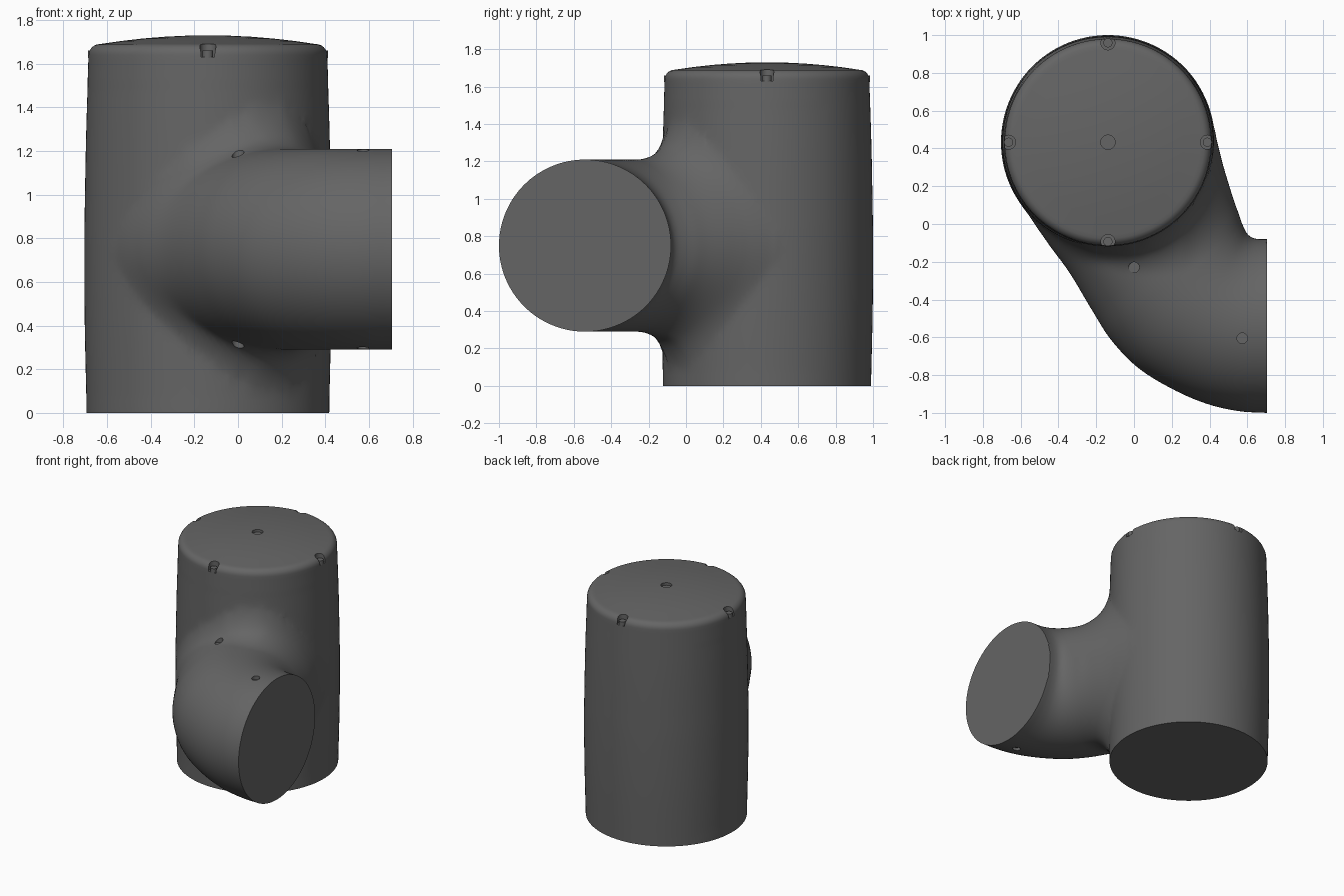
import bpy, bmesh, math
from mathutils import Vector

if "Cube" in bpy.data.objects:
    bpy.data.objects.remove(bpy.data.objects["Cube"])

CX, CY, ZC = -0.138, 0.433, 0.75    # body axis and branch height
HALF = 0.46                         # branch pipe radius


def loft(name, rings):
    """Skin a list of closed rings and cap both ends."""
    bm = bmesh.new()
    vs = [[bm.verts.new(p) for p in r] for r in rings]
    n = len(rings[0])
    for a, b in zip(vs, vs[1:]):
        for i in range(n):
            bm.faces.new((a[i], a[(i + 1) % n], b[(i + 1) % n], b[i]))
    bm.faces.new(vs[0])
    bm.faces.new(vs[-1])
    bmesh.ops.recalc_face_normals(bm, faces=bm.faces[:])
    me = bpy.data.meshes.new(name)
    bm.to_mesh(me)
    bm.free()
    ob = bpy.data.objects.new(name, me)
    bpy.context.collection.objects.link(ob)
    return ob


def turned(name, x, y, profile, n=32):
    ang = [2 * math.pi * i / n for i in range(n)]
    return loft(name, [[(x + r * math.cos(a), y + r * math.sin(a), z) for a in ang]
                       for r, z in profile])


def spline(pts, steps):
    """Catmull-Rom through vectors of any size."""
    p = [Vector(q) for q in pts]
    p = [2 * p[0] - p[1]] + p + [2 * p[-1] - p[-2]]
    out = []
    for i in range(1, len(p) - 2):
        a, b, c, d = p[i - 1:i + 3]
        for s in range(steps):
            t = s / steps
            out.append(0.5 * (2 * b + (c - a) * t + (2 * a - 5 * b + 4 * c - d) * t * t
                              + (3 * b - a - 3 * c + d) * t ** 3))
    return out + [p[-2]]


def boolean(target, tool, op):
    m = target.modifiers.new(op, 'BOOLEAN')
    m.operation, m.object, m.solver = op, tool, 'EXACT'
    bpy.context.view_layer.objects.active = target
    bpy.ops.object.modifier_apply(modifier=m.name)
    bpy.data.objects.remove(tool)


# Barrel-shaped body with rounded rim and domed top
side = [tuple(v) for v in spline([(0.556, 0), (0.565, 0.4), (0.567, 0.75), (0.564, 1.0),
                                  (0.558, 1.3), (0.547, 1.64)], 14)]
rim = [(0.497 + 0.05 * math.cos(a), 1.64 + 0.05 * math.sin(a))
       for a in [math.radians(15 * k) for k in range(1, 6)]]
dome = [(r, 1.73 - 0.041 * (r / 0.5) ** 2) for r in (0.49, 0.4, 0.3, 0.2, 0.1, 0.02)]
body = turned("pipe_body", CX, CY, side + rim + dome, 144)

# Side branch: sections between the outer and inner plan curves (outer xy, inner xy)
plan = [(0.705, -1.0, 0.705, -0.08), (0.55, -0.99, 0.66, -0.08), (0.38, -0.95, 0.625, -0.072),
        (0.2, -0.872, 0.597, -0.048), (0.02, -0.76, 0.573, 0.0), (-0.12, -0.615, 0.552, 0.06),
        (-0.22, -0.46, 0.53, 0.12), (-0.34, -0.26, 0.505, 0.2), (-0.45, -0.11, 0.475, 0.3)]
plan += [(-0.55, 0.035, 0.44, 0.44), (-0.585, 0.12, 0.415, 0.52), (-0.45, 0.25, 0.3, 0.62)]
rings = []
for ox, oy, ix, iy in spline([Vector(q) for q in plan], 8):
    ring = []
    for k in range(128):
        t = 2 * math.pi * k / 128
        u = 0.5 + 0.5 * math.cos(t)
        x, y = ox + (ix - ox) * u, oy + (iy - oy) * u
        d = math.hypot(x - CX, y - CY) - 0.56
        # blend fillet, wider towards the inside of the bend
        w = min(max((x - CX) / 0.4, 0), 1)
        q = min(max(1 - d / (0.11 + 0.13 * w), 0), 1)
        flare = (0.15 + 0.09 * w) * (1 - math.sqrt(1 - q * q))
        ring.append((x, y, ZC + (HALF + flare) * math.sin(t)))
    rings.append(ring)
boolean(body, loft("branch", rings), 'UNION')

# Relax the seam where the branch runs tangent into the body
bm = bmesh.new()
bm.from_mesh(body.data)
bmesh.ops.remove_doubles(bm, verts=bm.verts[:], dist=0.006)
band = [v for v in bm.verts if 0.03 < v.co.z < 1.5 and v.co.y < 0.75
        and math.hypot(v.co.x - CX, v.co.y - CY) < 0.62]
for _ in range(6):
    bmesh.ops.smooth_vert(bm, verts=band, factor=0.5, use_axis_x=True,
                          use_axis_y=True, use_axis_z=True)
bm.to_mesh(body.data)
bm.free()

# Shallow round recesses: dome centre, then top and bottom of the branch
boolean(body, turned("cut", CX, CY, [(0.038, 1.71), (0.038, 1.8)]), 'DIFFERENCE')
for x, y, h in ((0.0, -0.23, 0.415), (0.573, -0.605, 0.43)):
    for s in (1, -1):
        boolean(body, turned("cut", x, y, [(0.028, ZC + s * h), (0.028, ZC + s * 0.56)]),
                'DIFFERENCE')

# Four rim notches, each with a small stud
parts = [body]
for k in range(4):
    a = k * math.pi / 2
    x, y = CX + 0.526 * math.cos(a), CY + 0.526 * math.sin(a)
    boolean(body, turned("cut", x, y, [(0.037, 1.63), (0.037, 1.8)]), 'DIFFERENCE')
    parts.append(turned("rim_stud_%d" % (k + 1), x, y, [(0.024, 1.625), (0.024, 1.66)]))

# Dark grey finish and smooth shading
dark = bpy.data.materials.new("dark_grey")
dark.diffuse_color = (0.13, 0.13, 0.13, 1)
dark.use_nodes = True
dark.node_tree.nodes["Principled BSDF"].inputs["Base Color"].default_value = dark.diffuse_color
bpy.ops.object.select_all(action='DESELECT')
for ob in parts:
    ob.data.materials.clear()
    ob.data.materials.append(dark)
    ob.select_set(True)
bpy.context.view_layer.objects.active = body
bpy.ops.object.shade_smooth_by_angle(angle=math.radians(35))
